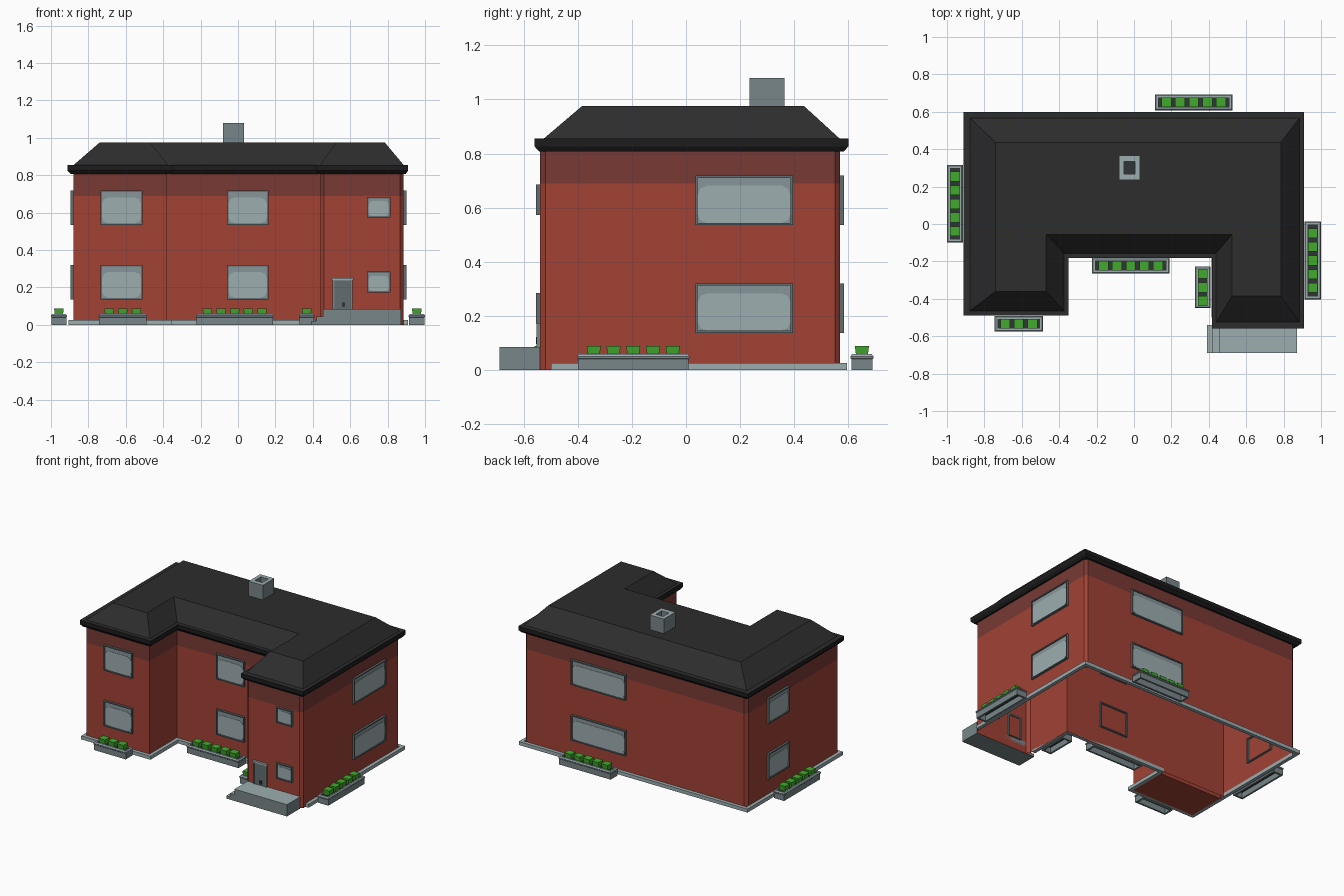
import bpy, bmesh
from mathutils import Vector

if "Cube" in bpy.data.objects:
    bpy.data.objects.remove(bpy.data.objects["Cube"])


def mat(name, r, g, b):
    m = bpy.data.materials.new(name)
    m.diffuse_color = (r, g, b, 1)
    m.use_nodes = True
    m.node_tree.nodes["Principled BSDF"].inputs["Base Color"].default_value = m.diffuse_color
    return m


BRICK = mat("brick red", 0.36, 0.055, 0.036)
BAND = mat("dark brick red", 0.19, 0.042, 0.034)
ROOF = mat("roof charcoal", 0.026, 0.026, 0.026)
FASCIA = mat("fascia black", 0.012, 0.012, 0.012)
LIGHT = mat("light grey stone", 0.34, 0.42, 0.435)
PANE = mat("shaded pane grey", 0.24, 0.30, 0.315)
MID = mat("mid grey stone", 0.19, 0.24, 0.25)
DARK = mat("dark grey trim", 0.12, 0.155, 0.16)
LEAF = mat("leaf green", 0.055, 0.40, 0.027)
SOIL = mat("soil black", 0.03, 0.036, 0.036)


def loft(name, rings, mats, rule=None, closed=False, bottom=True, top=True, fix=True):
    """Skin a stack of equal-length point rings; rule(face) picks the material."""
    bm = bmesh.new()
    rows = [[bm.verts.new(p) for p in r] for r in rings]
    n = len(rows[0])
    pairs = list(zip(rows, rows[1:])) + ([(rows[-1], rows[0])] if closed else [])
    for a, b in pairs:
        for i in range(n):
            j = (i + 1) % n
            bm.faces.new((a[i], a[j], b[j], b[i]))
    if not closed:
        if bottom:
            bm.faces.new(rows[0][::-1])
        if top:
            bm.faces.new(rows[-1])
    if fix:
        bmesh.ops.recalc_face_normals(bm, faces=bm.faces)
    bm.normal_update()
    for f in bm.faces:
        f.material_index = rule(f) if rule else 0
    me = bpy.data.meshes.new(name)
    bm.to_mesh(me)
    bm.free()
    for m in mats:
        me.materials.append(m)
    ob = bpy.data.objects.new(name, me)
    bpy.context.collection.objects.link(ob)
    return ob


def at(poly, z):
    return [(x, y, z) for x, y in poly]


def rect(x0, x1, y0, y1, d=0.0):
    return [(x0 + d, y0 + d), (x1 - d, y0 + d), (x1 - d, y1 - d), (x0 + d, y1 - d)]


def rounded(x0, x1, y0, y1, r):
    """Rectangle with two-segment rounded corners."""
    k = r * 0.29
    return [(x0 + r, y0), (x1 - r, y0), (x1 - k, y0 + k), (x1, y0 + r), (x1, y1 - r), (x1 - k, y1 - k),
            (x1 - r, y1), (x0 + r, y1), (x0 + k, y1 - k), (x0, y1 - r), (x0, y0 + r), (x0 + k, y0 + k)]


def box(name, x0, x1, y0, y1, z0, z1, mats, rule=None):
    return loft(name, [at(rect(x0, x1, y0, y1), z) for z in (z0, z1)], mats, rule)


def stone(f):          # tops are light, sides are darker
    return 0 if f.normal.z > 0.5 else 1


def band(f):           # darker course under the eaves
    return 1 if f.calc_center_median().z > 0.69 else 0


# Walls: open-bottomed shell with chamfered corners, plus the left wing box
c = 0.02
L, R, BACK, REC, WL, WR, FL, FR = -0.88, 0.885, 0.57, -0.15, -0.38, 0.44, -0.46, -0.54
shell = [(L, REC), (WR, REC), (WR, FR + c), (WR + c, FR), (R - c, FR), (R, FR + c),
         (R, BACK - c), (R - c, BACK), (L + c, BACK), (L, BACK - c)]
LEVELS = (0, 0.69, 0.815)
loft("main_walls", [at(shell, z) for z in LEVELS], [BRICK, BAND], band, bottom=False, top=False, fix=False)
loft("left_wing_walls", [at(rect(L, WL, FL, REC - 0.03), z) for z in LEVELS], [BRICK, BAND], band)
loft("left_wing_join", [at(rect(L, WL, REC - 0.03, REC), z) for z in LEVELS], [BRICK, BAND], band,
     bottom=False)

# Base trim swept along the foot of the walls
t = 0.025
foot = [(R, -0.5), (R, BACK), (L, BACK), (L, FL), (WL, FL), (WL, REC), (WR, REC), (WR, -0.5)]
outer = [(R + t, -0.5), (R + t, BACK + t), (L - t, BACK + t), (L - t, FL - t), (WL + t, FL - t),
         (WL + t, REC - t), (WR - t, REC - t), (WR - t, -0.5)]
loft("base_trim", [[(*a, 0), (*b, 0), (*b, 0.025), (*a, 0.025)] for a, b in zip(foot, outer)], [LIGHT])

# Hipped roof with flat deck and stepped eaves
eave = [(-0.912, -0.49), (-0.35, -0.49), (-0.35, -0.182), (0.417, -0.182),
        (0.417, -0.56), (0.91, -0.56), (0.91, 0.6), (-0.912, 0.6)]
deck = [(-0.74, -0.36), (-0.47, -0.36), (-0.47, -0.055), (0.525, -0.055),
        (0.525, -0.385), (0.785, -0.385), (0.785, 0.437), (-0.74, 0.437)]


def mix(k):
    return [tuple(Vector(a).lerp(Vector(b), k)) for a, b in zip(eave, deck)]


loft("roof", [at(mix(k), z) for k, z in
              ((0.1, 0.808), (0.0, 0.826), (0.0, 0.855), (0.2, 0.856), (1.0, 0.975))],
     [ROOF, FASCIA], lambda f: 0 if f.normal.z > 0.2 else 1)

# Chimney with a hollow flue
flue = (-0.053, 0.005, 0.268, 0.335)
stack = (-0.08, 0.032, 0.235, 0.365)
loft("chimney", [at(rect(*stack), 0.96), at(rect(*stack), 1.08), at(rect(*flue), 1.08), at(rect(*flue), 0.96)],
     [LIGHT, MID], stone, closed=True)
box("flue_bottom", *flue, 0.97, 1.0, [SOIL])

# Mapping from wall coordinates (along, up, outward) to space
SIDES = {
    "wing": lambda u, z, d: (u, FL - d, z),
    "recess": lambda u, z, d: (u, REC - d, z),
    "entry": lambda u, z, d: (u, FR - d, z),
    "right": lambda u, z, d: (R + d, u, z),
    "back": lambda u, z, d: (u, BACK + d, z),
    "left": lambda u, z, d: (L - d, u, z),
}


def on_wall(side, poly, d):
    return [SIDES[side](u, z, d) for u, z in poly]


def window(side, u0, u1, z0, z1, tag):
    f = 0.008
    out = rect(u0, u1, z0, z1)
    ins = rect(u0, u1, z0, z1, f)
    loft(f"{side}_{tag}_window_frame", [on_wall(side, p, d) for p, d in
         ((out, -0.012), (out, 0.015), (ins, 0.015), (ins, -0.012))], [DARK], closed=True)
    r = min(0.035, (z1 - z0) * 0.2)
    loft(f"{side}_{tag}_upper_pane", [on_wall(side, ins, d) for d in (0.001, 0.007)], [PANE])
    low = rounded(u0 + f, u1 - f, z0 + f, z1 - (z1 - z0) * 0.2, r)
    loft(f"{side}_{tag}_lower_pane", [on_wall(side, low, d) for d in (0.007, 0.009)], [LIGHT])


for side, u0, u1 in (("wing", -0.735, -0.51), ("recess", -0.06, 0.162), ("right", 0.035, 0.395),
                     ("back", 0.075, 0.505), ("left", 0.10, 0.34)):
    window(side, u0, u1, 0.137, 0.32, "lower")
    window(side, u0, u1, 0.535, 0.718, "upper")
window("entry", 0.69, 0.815, 0.172, 0.285, "lower")
window("entry", 0.69, 0.815, 0.573, 0.685, "upper")

# Door with frame, lintel and knob
d_out, d_in = rect(0.505, 0.613, 0.08, 0.245), rect(0.515, 0.603, 0.085, 0.235)
loft("door_frame", [on_wall("entry", p, d) for p, d in
                    ((d_out, -0.01), (d_out, 0.012), (d_in, 0.012), (d_in, -0.01))], [MID], closed=True)
loft("door", [on_wall("entry", d_in, d) for d in (0.001, 0.006)], [DARK])
loft("door_lintel", [on_wall("entry", rect(0.5, 0.617, 0.24, 0.252), d) for d in (0, 0.015)], [LIGHT])
loft("door_knob", [on_wall("entry", rounded(0.555, 0.573, 0.095, 0.122, 0.008), d) for d in (0.006, 0.014)],
     [SOIL])

# Entrance platform with two side steps
for name, x0, x1, h in (("platform", 0.455, 0.872, 0.085), ("upper_step", 0.42, 0.455, 0.045),
                        ("lower_step", 0.39, 0.42, 0.02)):
    box(name, x0, x1, -0.69, FR, 0, h, [LIGHT, MID], stone)


# Planters: hollow trough, soil and a row of clipped bushes
def planter(name, x0, x1, y0, y1, count):
    o = (x0, x1, y0, y1)
    loft(name + "_trough", [at(rect(*o, d), z) for d, z in
                            ((0.003, 0), (0.003, 0.04), (0, 0.043), (0, 0.05), (0.006, 0.058),
                             (0.016, 0.058), (0.016, 0))], [LIGHT, MID], stone, closed=True)
    box(name + "_soil", x0 + 0.016, x1 - 0.016, y0 + 0.016, y1 - 0.016, 0.04, 0.05, [SOIL])
    along_x = x1 - x0 > y1 - y0
    for i in range(count):
        s = (i - (count - 1) / 2) * 0.073
        cx, cy = (x0 + x1) / 2 + (s if along_x else 0), (y0 + y1) / 2 + (0 if along_x else s)
        b = (cx - 0.026, cx + 0.026, cy - 0.026, cy + 0.026)
        loft(f"{name}_bush_{i + 1}", [at(rect(*b, 0.005), 0.048), at(rect(*b), 0.088)], [LEAF])


planter("left_front_planter", -0.745, -0.487, -0.575, -0.492, 3)
planter("recess_planter", -0.225, 0.19, -0.265, -0.18, 5)
planter("entry_side_planter", 0.325, 0.41, -0.45, -0.228, 3)
planter("right_planter", 0.912, 1.0, -0.403, 0.013, 5)
planter("left_planter", -1.0, -0.915, -0.10, 0.315, 5)
planter("back_planter", 0.112, 0.527, 0.608, 0.693, 5)
